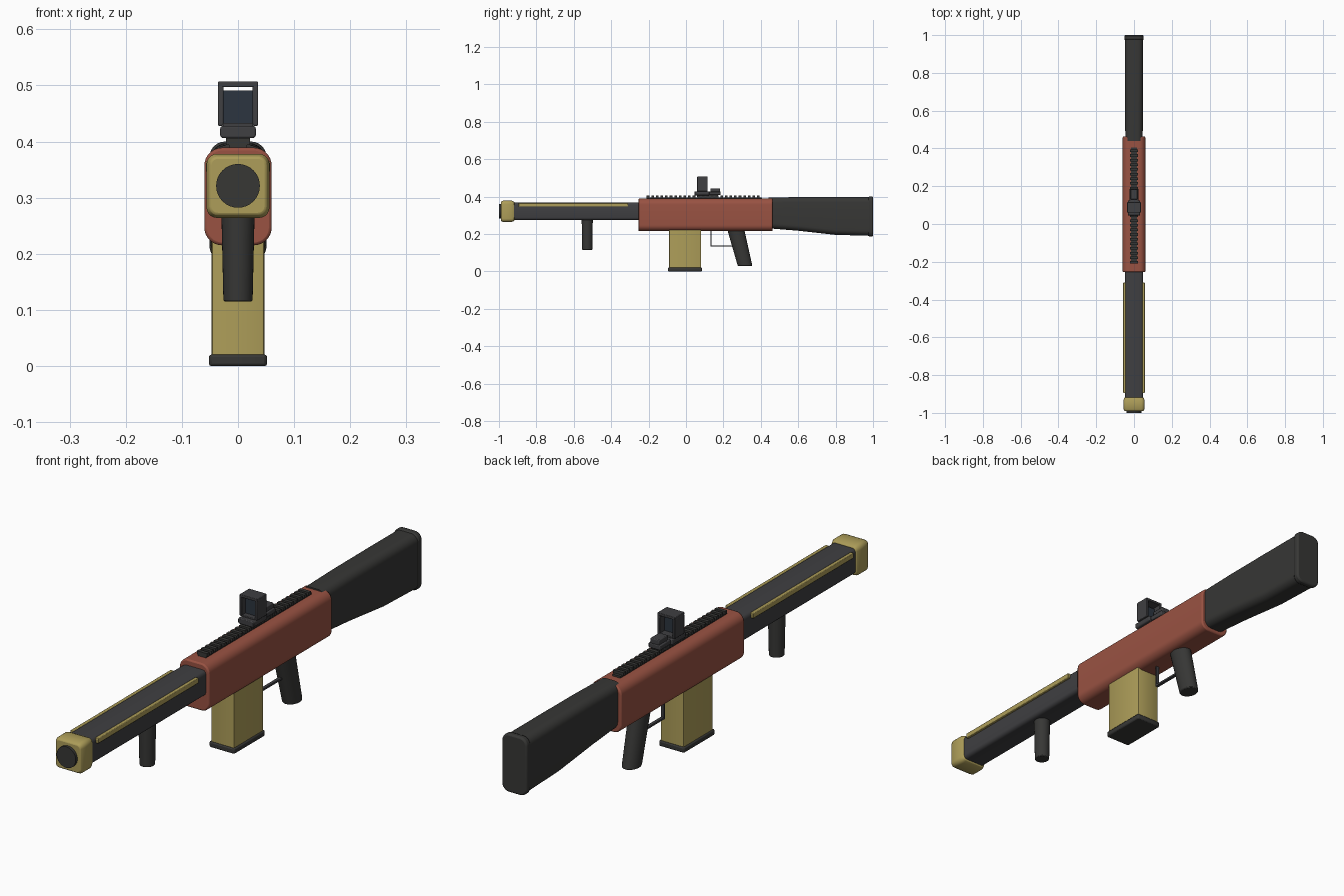
import bpy, bmesh, math
from mathutils import Vector

if "Cube" in bpy.data.objects:
    bpy.data.objects.remove(bpy.data.objects["Cube"])


def material(name, rgb):
    m = bpy.data.materials.new(name)
    m.diffuse_color = (*rgb, 1)
    m.use_nodes = True
    m.node_tree.nodes["Principled BSDF"].inputs["Base Color"].default_value = m.diffuse_color
    return m


RED = material("red_paint", (0.32, 0.085, 0.055))
GOLD = material("gold_paint", (0.42, 0.34, 0.10))
DARK = material("dark_polymer", (0.038, 0.038, 0.036))
METAL = material("dark_metal", (0.05, 0.05, 0.054))
GLASS = material("lens_glass", (0.025, 0.035, 0.05))


def ring(hu, hv, ru, rv, seg):
    """Rounded rectangle outline; elliptical when the radii equal the half sizes."""
    pts = []
    for k, (su, sv) in enumerate([(1, 1), (-1, 1), (-1, -1), (1, -1)]):
        for i in range(seg + 1):
            a = math.pi / 2 * (k + i / seg)
            pts.append((su * (hu - ru) + ru * math.cos(a), sv * (hv - rv) + rv * math.sin(a)))
    return pts


def loft(name, mat, axis, sections, seg=6, bevel=0.0):
    """Skin sections (position, centre, half x, half other, radius or None for ellipse)."""
    bm = bmesh.new()
    rings = []
    for p, c, hu, hv, r in sections:
        ru, rv = (hu, hv) if r is None else (r, r)
        rings.append([bm.verts.new((u, p, c + v) if axis == 'Y' else (u, c + v, p))
                      for u, v in ring(hu, hv, ru, rv, seg)])
    n = len(rings[0])
    for a, b in zip(rings, rings[1:]):
        for i in range(n):
            j = (i + 1) % n
            bm.faces.new((a[i], a[j], b[j], b[i]))
    bm.faces.new(rings[0])
    bm.faces.new(rings[-1])
    bmesh.ops.remove_doubles(bm, verts=bm.verts, dist=1e-5)
    bmesh.ops.recalc_face_normals(bm, faces=bm.faces)
    return finish(bm, name, mat, bevel)


def boxes(name, mat, spans, bevel=0.0):
    """One object made of boxes given as (x0, x1, y0, y1, z0, z1)."""
    bm = bmesh.new()
    for x0, x1, y0, y1, z0, z1 in spans:
        vs = bmesh.ops.create_cube(bm, size=1)["verts"]
        for v in vs:
            v.co = Vector(((x0 + x1) / 2 + v.co.x * (x1 - x0),
                           (y0 + y1) / 2 + v.co.y * (y1 - y0),
                           (z0 + z1) / 2 + v.co.z * (z1 - z0)))
    return finish(bm, name, mat, bevel)


def finish(bm, name, mat, bevel):
    me = bpy.data.meshes.new(name)
    bm.to_mesh(me)
    bm.free()
    me.materials.append(mat)
    ob = bpy.data.objects.new(name, me)
    bpy.context.collection.objects.link(ob)
    bpy.ops.object.select_all(action='DESELECT')
    ob.select_set(True)
    bpy.context.view_layer.objects.active = ob
    bpy.ops.object.shade_smooth_by_angle(angle=math.radians(35))
    if bevel:
        b = ob.modifiers.new("bevel", 'BEVEL')
        b.width, b.segments = bevel, 2
        b.limit_method, b.angle_limit = 'ANGLE', math.radians(40)
    return ob


# Receiver body
loft("receiver", RED, 'Y', [(-0.255, 0.302, 0.060, 0.087, 0.032),
                            (0.463, 0.302, 0.060, 0.087, 0.032)], 8, 0.005)

# Handguard with a gold strip on each side
loft("handguard", METAL, 'Y', [(-0.94, 0.321, 0.048, 0.047, 0.014),
                               (-0.25, 0.321, 0.048, 0.047, 0.014)], 3, 0.004)
boxes("side_strips", GOLD, [(min(s * 0.044, s * 0.057), max(s * 0.044, s * 0.057),
                             -0.895, -0.31, 0.346, 0.365) for s in (-1, 1)], 0.002)

# Muzzle block and plug
loft("muzzle_block", GOLD, 'Y', [(-0.99, 0.321, 0.050, 0.051, 0.014),
                                 (-0.978, 0.321, 0.056, 0.057, 0.018),
                                 (-0.932, 0.321, 0.056, 0.057, 0.018),
                                 (-0.918, 0.321, 0.050, 0.051, 0.014)], 5, 0.003)
loft("muzzle_plug", DARK, 'Y', [(-1.0, 0.321, 0.039, 0.039, None),
                                (-0.95, 0.321, 0.039, 0.039, None)], 8)

# Foregrip
loft("foregrip", DARK, 'Z', [(0.115, -0.528, 0.026, 0.027, None),
                             (0.29, -0.528, 0.030, 0.030, None)], 8, 0.003)

# Magazine and base plate
loft("magazine", GOLD, 'Z', [(0.015, -0.005, 0.047, 0.086, 0.005),
                             (0.24, -0.005, 0.047, 0.086, 0.005)], 2)
loft("magazine_base", DARK, 'Z', [(0.0, -0.005, 0.052, 0.091, 0.006),
                                  (0.02, -0.005, 0.052, 0.091, 0.006)], 2, 0.004)

# Pistol grip, raked backward
loft("pistol_grip", DARK, 'Z', [(0.028, 0.316, 0.031, 0.039, None),
                                (0.24, 0.262, 0.033, 0.046, None)], 8, 0.004)

# Trigger guard
boxes("trigger_guard", METAL, [(-0.006, 0.006, 0.130, 0.137, 0.133, 0.23),
                               (-0.006, 0.006, 0.130, 0.275, 0.132, 0.139)])

# Stock and butt pad
loft("stock", DARK, 'Y', [(0.44, 0.312, 0.046, 0.082, 0.028),
                          (0.60, 0.307, 0.047, 0.090, 0.028),
                          (0.80, 0.296, 0.048, 0.101, 0.028),
                          (0.98, 0.293, 0.049, 0.103, 0.028)], 6)
loft("butt_pad", DARK, 'Y', [(0.976, 0.293, 0.051, 0.107, 0.028),
                             (1.0, 0.293, 0.051, 0.107, 0.028)], 6, 0.006)

# Top rail with evenly spaced teeth
count, start, end = 25, -0.21, 0.405
step = (end - start) / count
rail = [(-0.016, 0.016, start, end, 0.383, 0.396)]
rail += [(-0.021, 0.021, start + i * step, start + (i + 0.55) * step, 0.394, 0.406)
         for i in range(count)]
boxes("top_rail", DARK, rail)

# Sight mount
boxes("sight_clamp", METAL, [(-0.020, 0.020, 0.06, 0.17, 0.394, 0.410)], 0.003)
loft("sight_base", METAL, 'Y', [(0.045, 0.417, 0.032, 0.011, 0.006),
                                (0.125, 0.417, 0.032, 0.011, 0.006)], 3, 0.003)
boxes("sight_rear", METAL, [(-0.024, 0.024, 0.12, 0.185, 0.408, 0.426),
                            (-0.018, 0.018, 0.13, 0.183, 0.424, 0.444)], 0.003)

# Open sight hood and lens
boxes("sight_hood", METAL, [(-0.036, -0.026, 0.06, 0.116, 0.428, 0.500),
                            (0.026, 0.036, 0.06, 0.116, 0.428, 0.500),
                            (-0.036, 0.036, 0.06, 0.116, 0.497, 0.507),
                            (-0.027, 0.027, 0.06, 0.116, 0.425, 0.433)], 0.002)
boxes("sight_lens", GLASS, [(-0.027, 0.027, 0.080, 0.088, 0.432, 0.491)])
